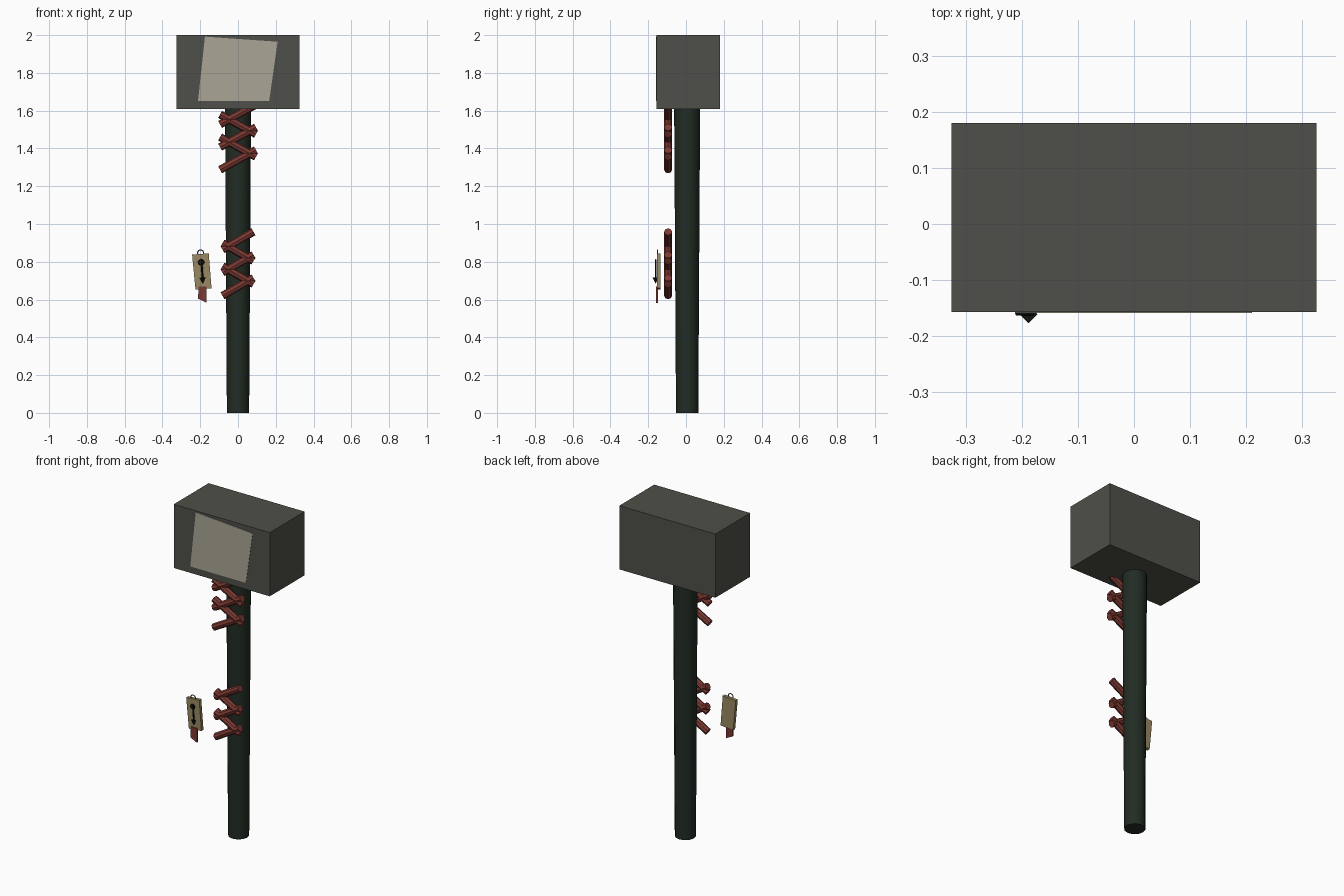
import bpy, bmesh, math
from mathutils import Vector

cube = bpy.data.objects.get("Cube")
if cube:
    bpy.data.objects.remove(cube, do_unlink=True)


def material(name, r, g, b):
    m = bpy.data.materials.new(name)
    m.use_nodes = True
    m.diffuse_color = (r, g, b, 1)
    m.node_tree.nodes["Principled BSDF"].inputs["Base Color"].default_value = (r, g, b, 1)
    return m


stone = material("dark stone grey", 0.078, 0.078, 0.067)
parchment = material("pale parchment", 0.40, 0.375, 0.305)
dark_wood = material("dark green wood", 0.0155, 0.025, 0.017)
red = material("rust red", 0.205, 0.041, 0.032)
tan = material("tan", 0.32, 0.25, 0.12)
ink = material("black", 0.005, 0.007, 0.005)
metal = material("grey metal", 0.12, 0.12, 0.11)


def finish(obj, name, mat, smooth=False):
    obj.name = name
    obj.data.materials.append(mat)
    if smooth:
        bpy.ops.object.select_all(action="DESELECT")
        obj.select_set(True)
        bpy.context.view_layer.objects.active = obj
        bpy.ops.object.shade_smooth_by_angle(angle=math.radians(40))
    return obj


def rod(name, start, end, r1, r2, sides, mat, smooth=False):
    """Tapered rod between two points."""
    a, b = Vector(start), Vector(end)
    bpy.ops.mesh.primitive_cone_add(vertices=sides, radius1=r1, radius2=r2,
                                    depth=(b - a).length, location=(a + b) / 2)
    obj = bpy.context.object
    obj.rotation_euler = (b - a).to_track_quat("Z", "Y").to_euler()
    return finish(obj, name, mat, smooth)


def panel(name, outline, y_front, y_back, mat):
    """Slab with an x-z outline, extruded along y."""
    bm = bmesh.new()
    face = bm.faces.new([bm.verts.new((x, y_front, z)) for x, z in outline])
    new = bmesh.ops.extrude_face_region(bm, geom=[face])["geom"]
    moved = [v for v in new if isinstance(v, bmesh.types.BMVert)]
    bmesh.ops.translate(bm, verts=moved, vec=(0, y_back - y_front, 0))
    bmesh.ops.recalc_face_normals(bm, faces=bm.faces)
    mesh = bpy.data.meshes.new(name)
    bm.to_mesh(mesh)
    bm.free()
    obj = bpy.data.objects.new(name, mesh)
    bpy.context.collection.objects.link(obj)
    return finish(obj, name, mat)


def ring(name, x, y, z, radius, thickness, mat):
    bpy.ops.mesh.primitive_torus_add(location=(x, y, z), rotation=(math.pi / 2, 0, 0),
                                     major_radius=radius, minor_radius=thickness,
                                     major_segments=16, minor_segments=6)
    return finish(bpy.context.object, name, mat, True)


# Hammer head and the skewed sheet on its front
w = 0.325
panel("head", [(-w, 1.61), (w, 1.61), (w, 2), (-w, 2)], -0.157, 0.18, stone)
panel("front_sheet", [(-0.212, 1.65), (0.165, 1.65), (0.21, 1.965), (-0.175, 1.992)],
      -0.159, -0.155, parchment)

# Handle, a little wider at the top
rod("handle", (0, 0.006, 0), (0, 0.006, 1.65), 0.059, 0.069, 12, dark_wood, True)


# Criss-cross bindings in front of the handle
def binding(name, base, half, rise, step):
    for i in range(3):
        z = base + i * step
        rod(f"{name}_rising_{i}", (-half, -0.095, z), (half, -0.095, z + rise),
            0.021, 0.021, 8, red)
        if i < 2:
            top = z + rise * 1.65
            rod(f"{name}_falling_{i}", (-half, -0.095, top), (half, -0.095, top - rise),
                0.021, 0.021, 8, red)


binding("upper_binding", 1.287, 0.095, 0.105, 0.12)
binding("lower_binding", 0.62, 0.082, 0.095, 0.122)

# Hanging tag with its ring and ribbon
panel("tag", [(-0.225, 0.652), (-0.14, 0.66), (-0.155, 0.845), (-0.243, 0.838)],
      -0.154, -0.134, tan)
ring("tag_ring", -0.198, -0.15, 0.847, 0.016, 0.003, metal)
panel("tag_ribbon", [(-0.212, 0.605), (-0.167, 0.583), (-0.167, 0.67), (-0.208, 0.67)],
      -0.159, -0.149, red)

# Arrow emblem on the tag
ring("emblem_ring", -0.195, -0.16, 0.797, 0.013, 0.004, ink)
rod("emblem_shaft", (-0.194, -0.16, 0.808), (-0.187, -0.16, 0.71), 0.005, 0.005, 6, ink)
rod("emblem_point", (-0.188, -0.161, 0.716), (-0.186, -0.161, 0.684), 0.016, 0, 4, ink)
